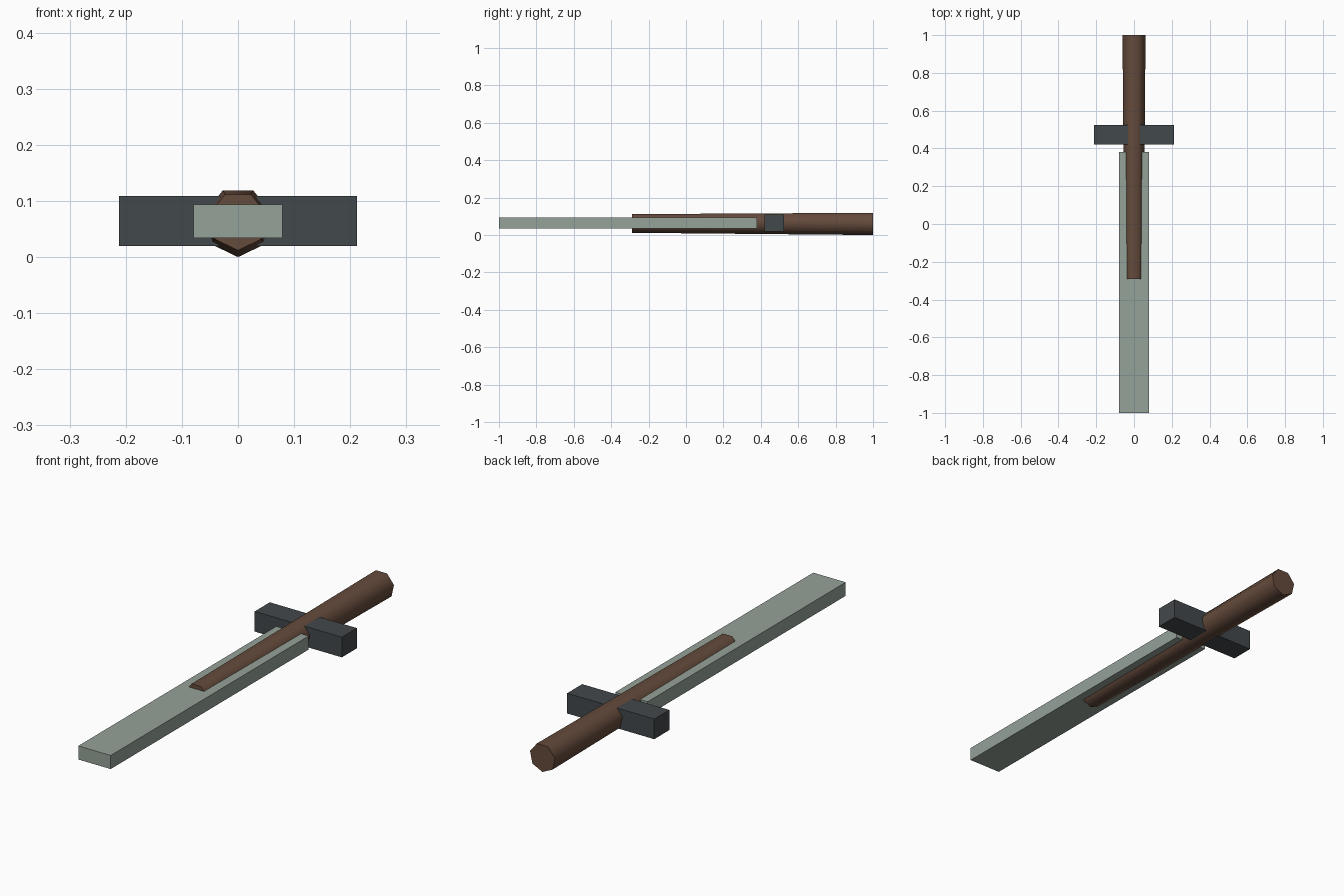
import bpy
import math

if "Cube" in bpy.data.objects:
    bpy.data.objects.remove(bpy.data.objects["Cube"])


def material(name, color):
    m = bpy.data.materials.new(name)
    m.diffuse_color = (*color, 1)
    m.use_nodes = True
    m.node_tree.nodes["Principled BSDF"].inputs["Base Color"].default_value = m.diffuse_color
    return m


steel = material("pale_steel", (0.30, 0.36, 0.32))
iron = material("dark_iron", (0.055, 0.065, 0.07))
wood = material("brown_wood", (0.13, 0.07, 0.045))


def add_mesh(name, verts, faces, mat):
    mesh = bpy.data.meshes.new(name)
    mesh.from_pydata(verts, [], faces)
    mesh.materials.append(mat)
    obj = bpy.data.objects.new(name, mesh)
    bpy.context.collection.objects.link(obj)
    return obj


def box(name, half_width, y0, y1, z0, z1, mat):
    bpy.ops.mesh.primitive_cube_add(size=1, location=(0, (y0 + y1) / 2, (z0 + z1) / 2))
    obj = bpy.context.object
    obj.name = name
    obj.scale = (2 * half_width, y1 - y0, z1 - z0)
    bpy.ops.object.transform_apply(location=False, rotation=False, scale=True)
    obj.data.materials.append(mat)
    return obj


# Flat blade and crossguard
box("blade", 0.079, -1.0, 0.38, 0.034, 0.094, steel)
box("crossguard", 0.2125, 0.42, 0.525, 0.02, 0.109, iron)

# Seven-sided tapered handle, one corner down, running on into the blade
SIDES = 7
verts = []
for y, z, r in ((-0.29, 0.0645, 0.0525), (1.0, 0.0625, 0.0625)):
    for i in range(SIDES):
        a = 2 * math.pi * i / SIDES
        verts.append((r * math.sin(a), y, z - r * math.cos(a)))
faces = [(i, i + SIDES, (i + 1) % SIDES + SIDES, (i + 1) % SIDES) for i in range(SIDES)]
faces += [tuple(range(SIDES)), tuple(reversed(range(SIDES, 2 * SIDES)))]
handle = add_mesh("handle", verts, faces, wood)

# Round shading along the grip, crisp end caps
bpy.ops.object.select_all(action="DESELECT")
handle.select_set(True)
bpy.context.view_layer.objects.active = handle
bpy.ops.object.shade_smooth_by_angle(angle=math.radians(60))
